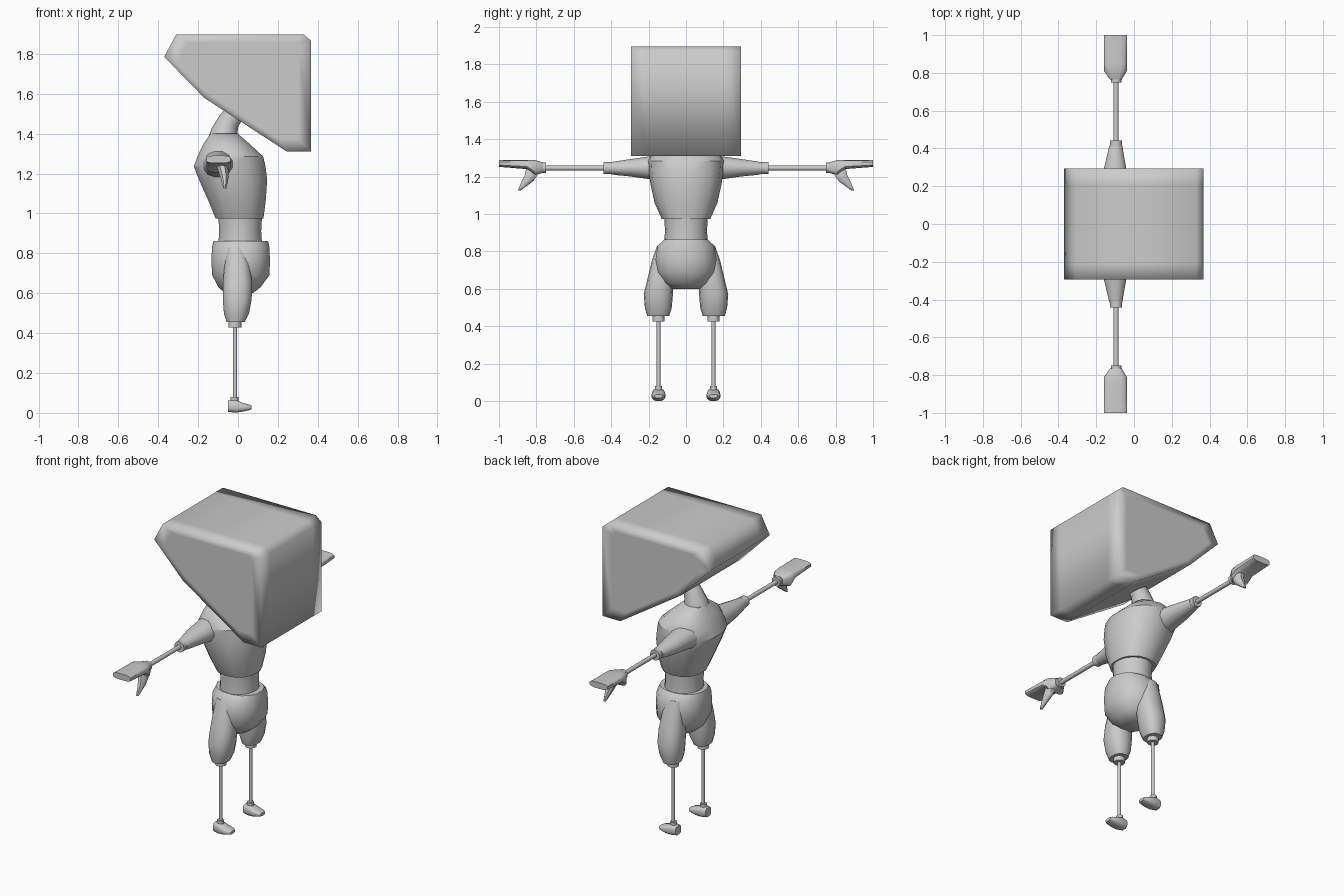
import bpy, bmesh, math


def finish(name, bm, angle=40, mirror=False):
    bmesh.ops.recalc_face_normals(bm, faces=bm.faces)
    mesh = bpy.data.meshes.new(name)
    bm.to_mesh(mesh)
    bm.free()
    ob = bpy.data.objects.new(name, mesh)
    bpy.context.collection.objects.link(ob)
    bpy.ops.object.select_all(action='DESELECT')
    ob.select_set(True)
    bpy.context.view_layer.objects.active = ob
    bpy.ops.object.shade_smooth_by_angle(angle=math.radians(angle))
    if mirror:
        m = ob.modifiers.new("Mirror", 'MIRROR')
        m.use_axis = (False, True, False)
    return ob


def skin(name, rings, **kw):
    """Bridge equal-length rings of points and cap both ends."""
    bm = bmesh.new()
    rows = [[bm.verts.new(p) for p in ring] for ring in rings]
    n = len(rows[0])
    for a, b in zip(rows, rows[1:]):
        for i in range(n):
            j = (i + 1) % n
            bm.faces.new((a[i], a[j], b[j], b[i]))
    bm.faces.new(rows[0])
    bm.faces.new(rows[-1])
    return finish(name, bm, **kw)


def loft(name, axis, sections, n=14, power=2.0, **kw):
    """Sections (t, a0, a1, b0, b1): super-ellipse bounds along an axis."""
    rings = []
    for t, a0, a1, b0, b1 in sections:
        ring = []
        for i in range(n):
            ang = 2 * math.pi * (i + 0.5) / n
            c, s = math.cos(ang), math.sin(ang)
            c = math.copysign(abs(c) ** (2 / power), c)
            s = math.copysign(abs(s) ** (2 / power), s)
            a = (a0 + a1) / 2 + c * (a1 - a0) / 2
            b = (b0 + b1) / 2 + s * (b1 - b0) / 2
            ring.append({'x': (t, a, b), 'y': (a, t, b), 'z': (a, b, t)}[axis])
        rings.append(ring)
    return skin(name, rings, **kw)


def rod(name, axis, t0, t1, a, b, r, n=12):
    return loft(name, axis, [(t, a - r, a + r, b - r, b + r) for t in (t0, t1)],
                n=n, mirror=True)


# Head: wedge profile extruded sideways, with soft-shaded support loops
profile = [(-0.37, 1.785), (-0.31, 1.897), (0.33, 1.897), (0.367, 1.865),
           (0.367, 1.31), (0.245, 1.31), (-0.17, 1.58)]
head_rings = [[(0.01 + (x - 0.01) * 0.82, y, 1.67 + (z - 1.67) * 0.82) for x, z in profile]
              if inner else [(x, y, z) for x, z in profile]
              for y, inner in ((-0.295, True), (-0.295, False), (-0.21, False),
                               (0.21, False), (0.295, False), (0.295, True))]
skin("head", head_rings, angle=100)

# Neck: tilted forward under the head
neck = []
for cx, cz, r, tilt in ((-0.075, 1.36, 0.08, 5), (-0.068, 1.41, 0.066, 15),
                        (-0.045, 1.465, 0.054, 30), (0.01, 1.535, 0.05, 40)):
    k = math.radians(tilt)
    neck.append([(cx + r * math.cos(q) * math.cos(k), r * math.sin(q),
                  cz - r * math.cos(q) * math.sin(k))
                 for q in (2 * math.pi * i / 14 for i in range(14))])
skin("neck", neck)

# Torso, waist and pelvis
loft("torso", 'z', [(0.975, -0.115, 0.13, -0.13, 0.13),
                    (1.06, -0.15, 0.142, -0.168, 0.168),
                    (1.17, -0.2, 0.15, -0.192, 0.192),
                    (1.235, -0.225, 0.142, -0.2, 0.2),
                    (1.285, -0.207, 0.13, -0.202, 0.202),
                    (1.345, -0.178, 0.065, -0.165, 0.165),
                    (1.4, -0.14, 0.0, -0.08, 0.08)], power=2.3, angle=35)
loft("waist", 'z', [(0.85, -0.1, 0.122, -0.117, 0.117),
                    (0.91, -0.096, 0.118, -0.112, 0.112),
                    (0.985, -0.1, 0.122, -0.117, 0.117)], n=18)
loft("pelvis", 'z', [(0.863, -0.125, 0.153, -0.12, 0.12),
                     (0.83, -0.133, 0.16, -0.155, 0.155),
                     (0.76, -0.136, 0.163, -0.165, 0.165),
                     (0.69, -0.132, 0.16, -0.16, 0.16),
                     (0.63, -0.1, 0.115, -0.125, 0.125),
                     (0.6, -0.065, 0.075, -0.08, 0.08)], n=16, power=2.2)

# Legs: thigh, knee collar, thin shin and foot
loft("thigh", 'z', [(0.83, -0.06, 0.035, 0.06, 0.155),
                    (0.75, -0.068, 0.06, 0.06, 0.183),
                    (0.65, -0.077, 0.073, 0.065, 0.207),
                    (0.57, -0.078, 0.07, 0.07, 0.226),
                    (0.5, -0.072, 0.057, 0.076, 0.22),
                    (0.455, -0.058, 0.035, 0.09, 0.208)], power=2.4, mirror=True)
rod("knee_collar", 'z', 0.427, 0.46, -0.015, 0.147, 0.033)
rod("shin", 'z', 0.06, 0.44, -0.015, 0.147, 0.01)
rod("ankle_collar", 'z', 0.05, 0.08, -0.018, 0.147, 0.02)
loft("foot", 'x', [(-0.05, 0.118, 0.176, 0.005, 0.062),
                   (-0.015, 0.112, 0.182, 0.0, 0.067),
                   (0.02, 0.11, 0.184, 0.005, 0.052),
                   (0.055, 0.115, 0.179, 0.013, 0.042),
                   (0.068, 0.125, 0.169, 0.017, 0.036)], n=12, power=3, mirror=True)

# Arms: upper arm, collars and thin forearm, held straight out
loft("upper_arm", 'y', [(0.12, -0.18, -0.01, 1.17, 1.32),
                        (0.2, -0.17, -0.025, 1.185, 1.31),
                        (0.3, -0.16, -0.04, 1.2, 1.295),
                        (0.38, -0.14, -0.055, 1.208, 1.283),
                        (0.415, -0.132, -0.06, 1.215, 1.277)], n=12, mirror=True)
rod("elbow_collar", 'y', 0.41, 0.442, -0.095, 1.246, 0.033)
rod("forearm", 'y', 0.42, 0.76, -0.095, 1.246, 0.013)
rod("wrist_collar", 'y', 0.748, 0.775, -0.095, 1.248, 0.029)

# Hand: arched slab of joined fingers plus a thumb
loft("hand", 'y', [(0.765, -0.128, -0.064, 1.22, 1.277),
                   (0.81, -0.16, -0.037, 1.205, 1.29),
                   (0.85, -0.16, -0.037, 1.24, 1.29),
                   (1.0, -0.16, -0.037, 1.252, 1.29)], n=12, power=3.5, mirror=True)
loft("thumb", 'z', [(1.25, -0.115, -0.05, 0.785, 0.855),
                    (1.21, -0.1, -0.045, 0.79, 0.865),
                    (1.175, -0.088, -0.047, 0.815, 0.882),
                    (1.125, -0.074, -0.058, 0.885, 0.9)], n=8, mirror=True)
